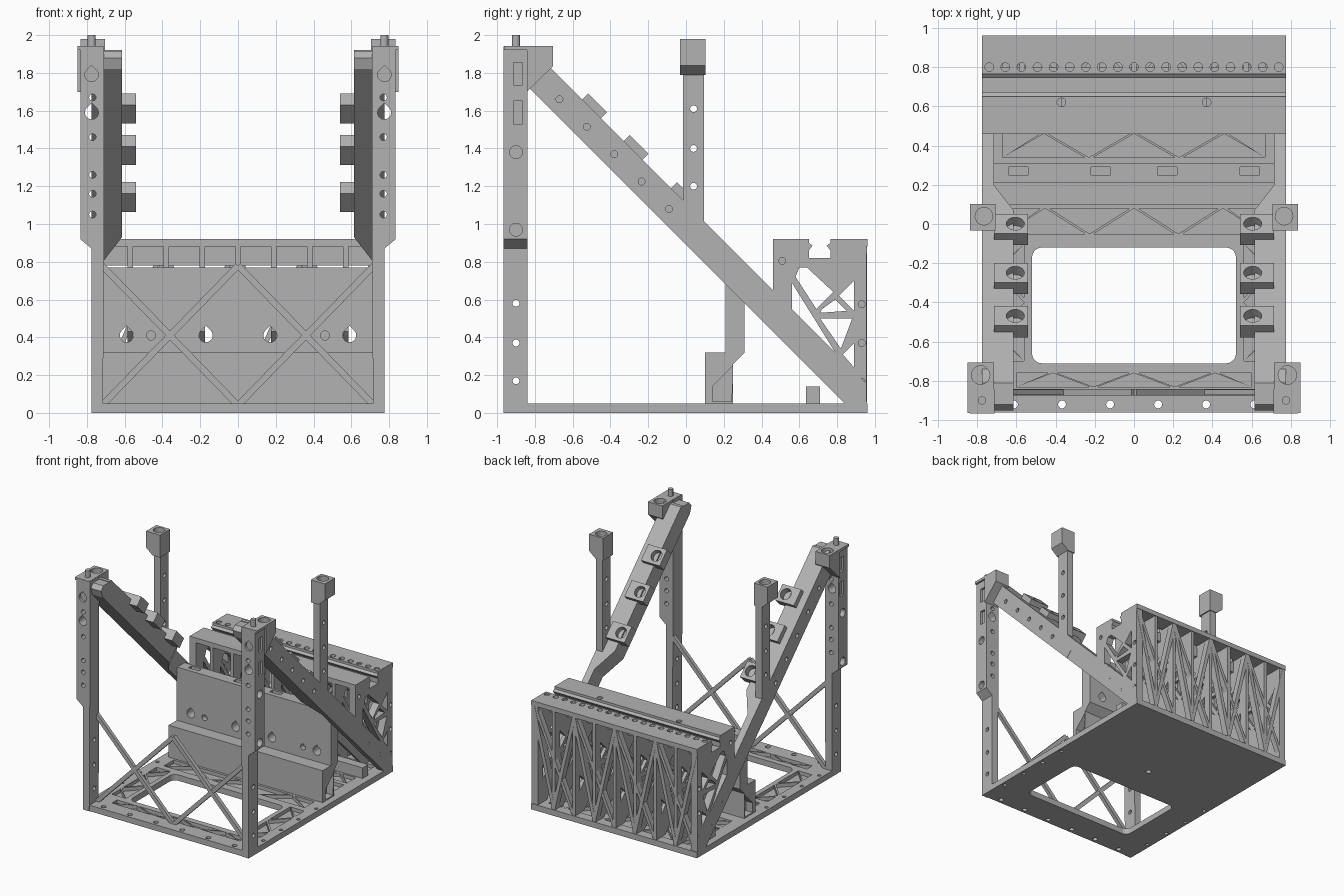
import bpy, bmesh, math
from mathutils import Vector, Matrix

cube = bpy.data.objects.get("Cube")
if cube:
    bpy.data.objects.remove(cube)

GREY = (0.45, 0.45, 0.45, 1)
mat = bpy.data.materials.new("plain grey")
mat.use_nodes = True
mat.diffuse_color = GREY
mat.node_tree.nodes["Principled BSDF"].inputs["Base Color"].default_value = GREY


def prism(bm, axis, pts, a, b):
    """Extrude a 2D outline along an axis: x takes (y,z), y takes (x,z), z takes (x,y)."""
    i = "xyz".index(axis)
    rings = []
    for d in (a, b):
        ring = []
        for p in pts:
            co = list(p)
            co.insert(i, d)
            ring.append(bm.verts.new(co))
        rings.append(ring)
    n = len(pts)
    faces = [bm.faces.new(rings[0]), bm.faces.new(rings[1][::-1])]
    for k in range(n):
        m = (k + 1) % n
        faces.append(bm.faces.new((rings[0][m], rings[0][k], rings[1][k], rings[1][m])))
    bmesh.ops.recalc_face_normals(bm, faces=faces)


def rect(u0, u1, v0, v1):
    return [(u0, v0), (u1, v0), (u1, v1), (u0, v1)]


def disc(u, v, r, n=20):
    return [(u + r * math.cos(math.tau * k / n), v + r * math.sin(math.tau * k / n)) for k in range(n)]


def teardrop(u, v, r):
    """Round hole with a pointed roof."""
    arc = [math.radians(135 + 270 * k / 14) for k in range(15)]
    return [(u + r * math.cos(t), v + r * math.sin(t)) for t in arc] + [(u, v + r * 1.41)]


def bar(p, q, w):
    """Outline of a straight bar between two points."""
    p, q = Vector(p), Vector(q)
    d = (q - p).normalized() * w / 2
    n = Vector((-d.y, d.x))
    return [tuple(c) for c in (p + n, p - n, q - n, q + n)]


def finish(name, parts, cuts=(), matrix=None):
    """Make an object from prisms and drill the cuts out of it."""
    objs = []
    for label, items in ((name, parts), (name + "_cutter", cuts)):
        bm = bmesh.new()
        for item in items:
            prism(bm, *item)
        me = bpy.data.meshes.new(label)
        bm.to_mesh(me)
        bm.free()
        ob = bpy.data.objects.new(label, me)
        bpy.context.collection.objects.link(ob)
        objs.append(ob)
    ob, cutter = objs
    if cuts:
        mod = ob.modifiers.new("drill", "BOOLEAN")
        mod.object, mod.operation, mod.solver = cutter, "DIFFERENCE", "EXACT"
        bpy.context.view_layer.update()
        ev = ob.evaluated_get(bpy.context.evaluated_depsgraph_get())
        me = bpy.data.meshes.new_from_object(ev)
        ob.modifiers.clear()
        ob.data = me
    bpy.data.objects.remove(cutter)
    ob.data.materials.clear()
    ob.data.materials.append(mat)
    if matrix:
        ob.matrix_world = matrix
    return ob


def zigzag(x0, x1, y0, y1, n, along="x", gap=0.022):
    """Row of triangular pockets, alternately pointing up and down."""
    out = []
    step = (x1 - x0) / n
    for k in range(n + 1):
        a, b, c = x0 + (k - 1) * step, x0 + k * step, x0 + (k + 1) * step
        lo, hi = (y0, y1) if k % 2 else (y1, y0)
        tri = [(max(a, x0) + gap, lo), (min(c, x1) - gap, lo), (min(max(b, x0 + gap), x1 - gap), hi)]
        out.append(tri if along == "x" else [(v, u) for u, v in tri])
    return out


# Base plate with a rounded opening, shallow truss pockets and screw holes
opening = []
for cx, cy, t0 in ((0.47, -0.17, 0), (-0.47, -0.17, 90), (-0.47, -0.66, 180), (0.47, -0.66, 270)):
    for k in range(6):
        t = math.radians(t0 + 18 * k)
        opening.append((cx + 0.05 * math.cos(t), cy + 0.05 * math.sin(t)))
cuts = [("z", opening, -0.1, 0.1)]
pockets = zigzag(-0.62, 0.62, -0.83, -0.76, 6) + zigzag(-0.68, 0.68, -0.05, 0.08, 6)
pockets += zigzag(-0.69, 0.69, 0.34, 0.46, 6) + zigzag(-0.69, 0.69, 0.5, 0.62, 8) + zigzag(-0.69, 0.69, 0.73, 0.88, 8)
for s in (1, -1):
    pockets += zigzag(-0.72, -0.08, s * 0.56, s * 0.69, 4, "y")
cuts += [("z", p, 0.02, 0.1) for p in pockets]
for k in range(6):
    cuts.append(("z", disc(-0.612 + 0.245 * k, -0.92, 0.02), -0.1, 0.1))
for s in (1, -1):
    cuts += [("z", disc(s * 0.742, -0.72 + 0.235 * k, 0.015), -0.1, 0.1) for k in range(4)]
cuts.append(("z", disc(0, 0.18, 0.022), -0.1, 0.1))
finish("base_plate", [("z", rect(-0.775, 0.775, -0.96, 0.96), 0, 0.05)], cuts)

# Crossed braces between the front posts
braces = []
for s in (1, -1):
    braces.append(("y", bar((s * 0.72, 0.04), (0, 0.78), 0.034), -0.875, -0.842))
    braces.append(("y", bar((s * 0.72, 0.78), (0, 0.04), 0.034), -0.873, -0.844))
finish("front_braces", braces)

# Stepped cross wall
wall = [(0.1, 0.04), (0.1, 0.32), (0.21, 0.32), (0.21, 0.77), (0.31, 0.77),
        (0.31, 0.32), (0.25, 0.26), (0.25, 0.04)]
cuts = []
for s in (1, -1):
    cuts += [("y", teardrop(s * x, 0.41, 0.036), 0, 0.5) for x in (0.17, 0.59)]
    cuts.append(("y", disc(s * 0.46, 0.41, 0.024), 0.15, 0.25))
    cuts += [("z", rect(s * x - 0.05, s * x + 0.05, 0.25, 0.29), 0.73, 0.9) for x in (0.17, 0.59)]
    cuts.append(("x", [(0.14, 0.06), (0.14, 0.14), (0.25, 0.25), (0.24, 0.06)], s * 0.66, s * 0.8))
finish("cross_wall", [("x", wall, -0.72, 0.72)], cuts)

# Rear rib plates with truss windows
rib = [(0.46, 0.91), (0.46, 0.43), (0.84, 0.05), (0.955, 0.05), (0.955, 0.91),
       (0.77, 0.91), (0.77, 0.82), (0.645, 0.82), (0.645, 0.91)]
windows = [
    [(0.56, 0.69), (0.56, 0.54), (0.79, 0.32)],
    [(0.60, 0.77), (0.64, 0.77), (0.78, 0.64), (0.69, 0.55), (0.58, 0.72)],
    [(0.81, 0.62), (0.89, 0.70), (0.89, 0.54)],
    [(0.72, 0.55), (0.79, 0.60), (0.85, 0.54), (0.71, 0.53)],
    [(0.71, 0.50), (0.88, 0.50), (0.82, 0.34)],
    [(0.83, 0.31), (0.89, 0.37), (0.89, 0.24)]]
ribs = [("x", rib, 0.19 * k - 0.014, 0.19 * k + 0.014) for k in range(-3, 4)]
ribs += [("x", rib, 0.715, 0.775), ("x", rib, -0.775, -0.715)]
cuts = [("x", w, -1, 1) for w in windows]
for s in (1, -1):
    for y, z in ((0.51, 0.805), (0.93, 0.575), (0.93, 0.37), (0.93, 0.165), (0.63, 0.36), (0.78, 0.21)):
        cuts.append(("x", disc(y, z, 0.018), s * 0.75, s * 0.8))
finish("rear_ribs", ribs, cuts)

# Diagonal lattice on the back
lattice = []
for k in range(-4, 4):
    a, b = (0.06, 0.88) if k % 2 else (0.88, 0.06)
    lattice.append(("y", bar((0.19 * k, a), (0.19 * k + 0.19, b), 0.03), 0.9, 0.957))
for k in range(-4, 4, 2):
    lattice.append(("y", bar((0.19 * k + 0.01, 0.06), (0.19 * k + 0.37, 0.88), 0.026), 0.905, 0.953))
finish("back_lattice", lattice)

# Top deck with an undercut slot and screw rows
deck = [(0.46, 0.92), (0.46, 0.88), (0.62, 0.88), (0.62, 0.78), (0.80, 0.78), (0.80, 0.88), (0.96, 0.88),
        (0.96, 0.92), (0.765, 0.92), (0.765, 0.90), (0.745, 0.885), (0.765, 0.86), (0.765, 0.82),
        (0.65, 0.82), (0.65, 0.86), (0.67, 0.885), (0.65, 0.90), (0.65, 0.92)]
cuts = [("z", disc(0.082 * k, 0.8, 0.022), 0.86, 1) for k in range(-9, 10)]
cuts += [("z", disc(s * 0.37, 0.62, 0.022), 0.89, 1) for s in (1, -1)]
finish("rear_deck", [("x", deck, -0.775, 0.775)], cuts)
finish("floor_rail", [("x", rect(0.635, 0.71, 0.04, 0.14), -0.72, 0.72)])

for s, side in ((1, "left"), (-1, "right")):
    # Front post, widening outward above the waist
    post = [(0.715, 0), (0.775, 0), (0.775, 0.87), (0.835, 0.92), (0.835, 1.94), (0.71, 1.94), (0.71, 0.9)]
    cuts = [("y", disc(s * 0.77, z, 0.018), -1, -0.8) for z in (1.05, 1.16, 1.26, 1.46, 1.67)]
    cuts += [("y", teardrop(s * 0.775, 1.59, 0.036), -1, -0.8), ("y", teardrop(s * 0.775, 1.79, 0.036), -1, -0.945)]
    for z in (0.17, 0.37, 0.58):
        cuts.append(("x", disc(-0.9, z, 0.018), s * 0.6, s * 0.9))
    cuts += [("x", disc(-0.9, z, 0.034), s * 0.79, s * 0.9) for z in (0.97, 1.38)]
    cuts += [("x", rect(-0.912, -0.865, z, z + 0.12), s * 0.815, s * 0.9) for z in (1.53, 1.735)]
    finish(side + "_front_post", [("y", [(s * x, z) for x, z in post], -0.965, -0.84)], cuts)

    # Cap, pin and bored block on the front post
    finish(side + "_post_cap", [("z", rect(s * 0.715, s * 0.85, -0.963, -0.84), 1.92, 1.942),
                                ("z", disc(s * 0.775, -0.9, 0.021), 1.93, 2.0)])
    block = [(-0.842, 1.70), (-0.705, 1.835), (-0.705, 1.942), (-0.842, 1.942)]
    finish(side + "_post_block", [("x", block, s * 0.715, s * 0.85)],
           [("z", disc(s * 0.782, -0.77, 0.047), 1.85, 2)])

    # Rear post with outward head
    post = [(0.715, 0.93), (0.775, 0.93), (0.775, 1.79), (0.835, 1.84), (0.835, 1.85), (0.715, 1.85)]
    finish(side + "_rear_post", [("y", [(s * x, z) for x, z in post], -0.015, 0.095)],
           [("x", disc(0.04, z, 0.018), s * 0.6, s * 0.9) for z in (1.20, 1.40, 1.61)])
    head = [(0.705, 1.79), (0.775, 1.79), (0.835, 1.84), (0.835, 1.98), (0.705, 1.98)]
    finish(side + "_rear_head", [("y", [(s * x, z) for x, z in head], -0.033, 0.102)],
           [("z", disc(s * 0.765, 0.04, 0.045), 1.88, 2.1)])

    # Sloping arm: wide upper beam, taper and thin lower beam
    upper = [(-0.84, 1.73), (-0.04, 0.93), (0.07, 1.04), (-0.81, 1.92), (-0.84, 1.92)]
    holes = [("x", disc(-0.67 + 0.145 * k, 1.66 - 0.145 * k, 0.018), s * 0.75, s * 0.9) for k in range(5)]
    finish(side + "_arm", [("x", upper, s * 0.614, s * 0.775)], holes)
    tip = [(-0.84, 1.73), (-0.93, 1.82), (-0.95, 1.88), (-0.92, 1.915), (-0.84, 1.915)]
    finish(side + "_arm_tip", [("x", tip, s * 0.614, s * 0.72)])
    taper = finish(side + "_arm_taper", [("x", [(-0.04, 0.93), (0.09, 0.80), (0.2, 0.91), (0.07, 1.04)],
                                          s * 0.614, s * 0.775)])
    for v in taper.data.vertices:
        if v.co.y + 0.9 > v.co.z + 0.14 and abs(v.co.x) < 0.7:
            v.co.x = s * 0.715
    finish(side + "_arm_lower", [("x", [(0.09, 0.80), (0.84, 0.05), (0.95, 0.05), (0.95, 0.16), (0.2, 0.91)],
                                  s * 0.715, s * 0.774)])

    # Bored holders along the arm, tilted with its slope
    for k, (y, z) in enumerate(((-0.50, 1.61), (-0.28, 1.39), (-0.03, 1.14))):
        holder = [(-0.07, -0.04), (0.07, -0.04), (0.07, 0.045), (-0.07, 0.045)]
        tilt = Matrix.Translation((0, y, z)) @ Matrix.Rotation(-math.pi / 4, 4, "X")
        finish(f"{side}_holder_{k + 1}", [("x", holder, s * 0.54, s * 0.715)],
               [("z", disc(s * 0.605, 0, 0.046), -0.015, 0.1)], tilt)
